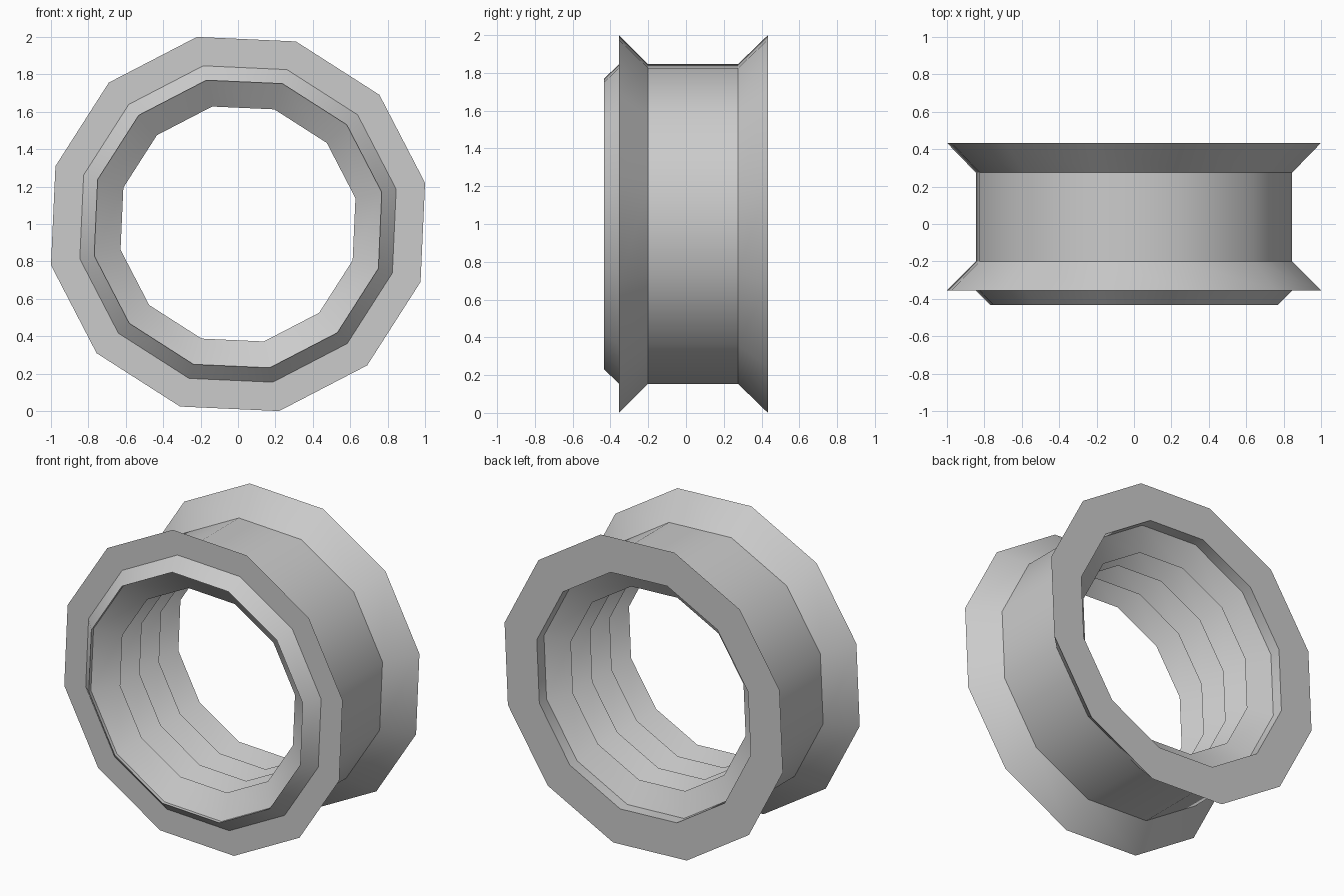
import bpy
import bmesh
from math import cos, sin, radians, tau

cube = bpy.data.objects.get("Cube")
if cube:
    bpy.data.objects.remove(cube)

SIDES = 12
TURN = radians(12.4)
CREST, VALLEY = 0.643, 0.787   # radii of the ridged bore
FIRST, PITCH, RIDGES = -0.312, 0.199, 4

# Closed cross-section as (radius, depth) pairs: flanges and outer wall, then back socket
profile = [
    (1.024, -0.355), (0.866, -0.20), (0.866, 0.275), (1.024, 0.434),
    (VALLEY, 0.434), (VALLEY, 0.36),
]
# Ridges of the bore, from back to front
for i in reversed(range(RIDGES)):
    y = FIRST + PITCH * i
    profile += [(CREST, y), (VALLEY, y - PITCH / 2)]
# Front lip
profile += [(VALLEY, -0.434), (0.866, -0.355)]


def make_material(name, value):
    mat = bpy.data.materials.new(name)
    mat.use_nodes = True
    colour = (value, value, value, 1)
    mat.diffuse_color = colour
    mat.node_tree.nodes["Principled BSDF"].inputs["Base Color"].default_value = colour
    return mat


def lathe(name, section, mat):
    """Sweep a closed cross-section around the front-to-back axis."""
    bm = bmesh.new()
    rings = []
    for i in range(SIDES):
        a = TURN + tau * i / SIDES
        rings.append([bm.verts.new((r * cos(a), y, 1 + r * sin(a))) for r, y in section])
    n = len(section)
    for i in range(SIDES):
        here, there = rings[i], rings[(i + 1) % SIDES]
        for j in range(n):
            k = (j + 1) % n
            bm.faces.new((here[j], here[k], there[k], there[j]))
    bmesh.ops.recalc_face_normals(bm, faces=bm.faces)
    mesh = bpy.data.meshes.new(name)
    bm.to_mesh(mesh)
    bm.free()
    obj = bpy.data.objects.new(name, mesh)
    bpy.context.collection.objects.link(obj)
    mesh.materials.append(mat)
    return obj


# Flanged ring
ring = lathe("flanged_ring", profile, make_material("light_grey", 0.6))
bpy.ops.object.select_all(action="DESELECT")
ring.select_set(True)
bpy.context.view_layer.objects.active = ring
bpy.ops.object.shade_smooth_by_angle(angle=radians(35))
